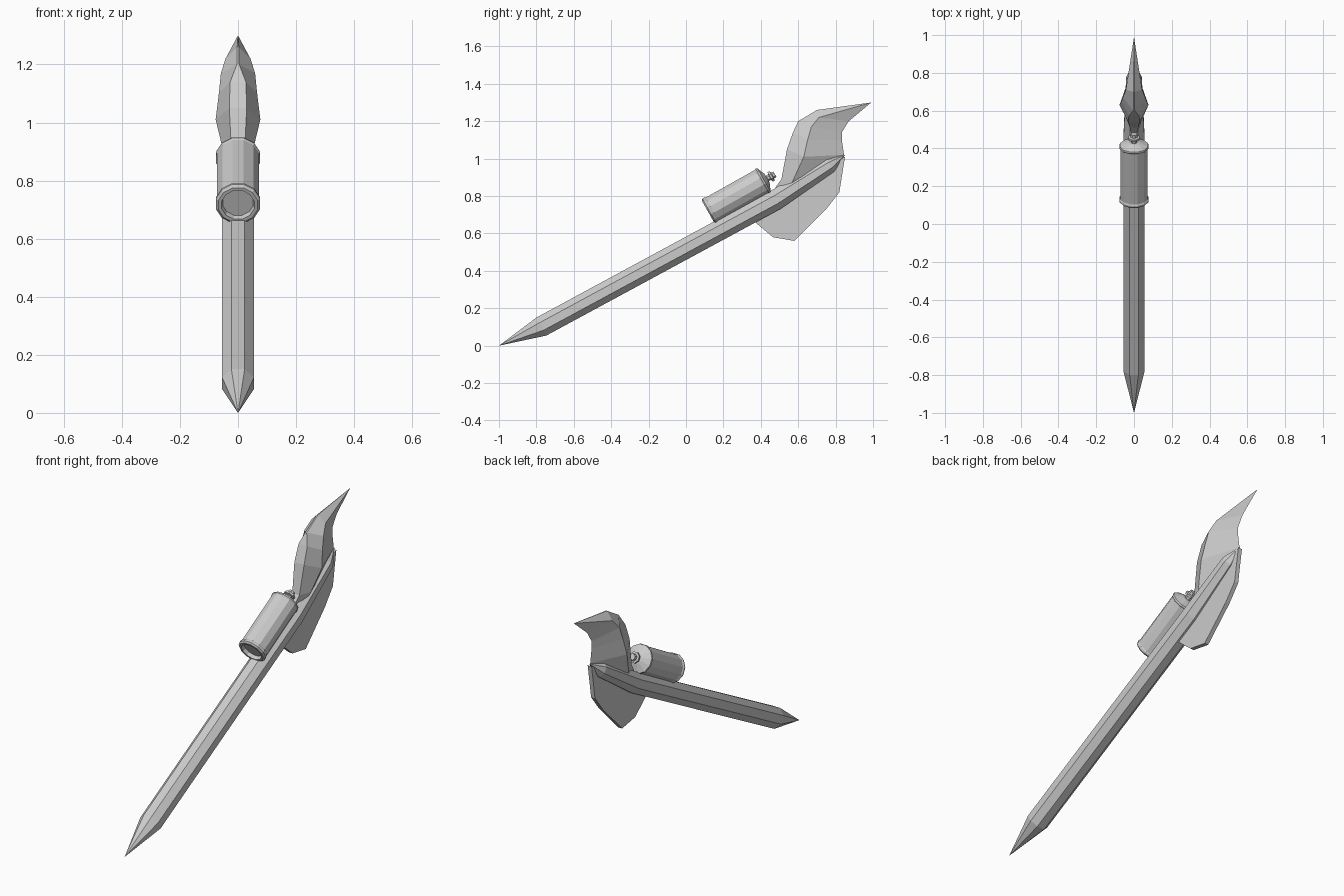
import bpy, bmesh, math
from mathutils import Vector

if "Cube" in bpy.data.objects:
    bpy.data.objects.remove(bpy.data.objects["Cube"])


def loft(name, rings):
    """Join rings of equal size (or a single end point) with flat faces, capping the ends."""
    bm = bmesh.new()
    loops = [[bm.verts.new(p) for p in ring] for ring in rings]
    for a, b in zip(loops, loops[1:]):
        n = max(len(a), len(b))
        for i in range(n):
            j = (i + 1) % n
            if len(a) == 1:
                bm.faces.new((a[0], b[i], b[j]))
            elif len(b) == 1:
                bm.faces.new((a[i], a[j], b[0]))
            else:
                bm.faces.new((a[i], a[j], b[j], b[i]))
    for end in (loops[0], loops[-1]):
        if len(end) > 2:
            bm.faces.new(end)
    bmesh.ops.recalc_face_normals(bm, faces=bm.faces)
    me = bpy.data.meshes.new(name)
    bm.to_mesh(me)
    bm.free()
    ob = bpy.data.objects.new(name, me)
    bpy.context.collection.objects.link(ob)
    return ob


def circle(y, z, r, deg, sides):
    """Circle centred in the x = 0 plane, facing along an axis tilted up by deg."""
    if r == 0:
        return [Vector((0, y, z))]
    t = math.radians(deg)
    up = Vector((0, -math.sin(t), math.cos(t)))
    out = []
    for i in range(sides):
        a = 2 * math.pi * (i + 0.5) / sides
        out.append(Vector((r * math.cos(a), y, z)) + up * r * math.sin(a))
    return out


# Eight-sided pole: sharp tip, slight bend, pointed upper end
R = 0.0595
loft("pole", [circle(y, z, r, d, 8) for y, z, r, d in [
    (-1.0, 0.0, 0, 28), (-0.7725, 0.1025, R, 28.3),
    (0.48, 0.78, R, 30), (0.77, 0.965, 0.045, 33), (0.85, 1.02, 0, 33)]])

# Spray can: turned profile (radius, distance along tilted axis)
TILT = 29.3
axis = Vector((0, math.cos(math.radians(TILT)), math.sin(math.radians(TILT))))
base = Vector((0, 0.118, 0.716))


def turned(name, profile, sides):
    rings = []
    for r, s in profile:
        c = base + axis * s
        rings.append(circle(c.y, c.z, r, TILT, sides))
    return loft(name, rings)


turned("can_body", [
    (0, 0.02), (0.054, 0.02), (0.058, 0), (0.07, 0), (0.079, 0.008),
    (0.079, 0.018), (0.075, 0.024), (0.075, 0.328), (0.079, 0.334),
    (0.077, 0.343), (0.066, 0.347), (0.03, 0.362), (0, 0.364)], 12)
turned("can_nozzle", [
    (0, 0.355), (0.018, 0.355), (0.018, 0.378), (0.031, 0.38),
    (0.031, 0.392), (0.02, 0.395), (0.018, 0.41), (0, 0.41)], 8)

# Flame: five-sided rings (front pair, side pair, back ridge) ending in a tip
# front y, z, half width; side y, z, half width; back y, z
sections = [
    (0.46, 0.82, 0.01, 0.55, 0.84, 0.03, 0.75, 0.92),
    (0.51, 0.89, 0.022, 0.575, 0.89, 0.048, 0.81, 0.97),
    (0.54, 1.05, 0.03, 0.63, 1.01, 0.077, 0.845, 1.02),
    (0.572, 1.14, 0.027, 0.65, 1.10, 0.066, 0.833, 1.10),
    (0.60, 1.20, 0.004, 0.67, 1.17, 0.059, 0.833, 1.14),
    (0.70, 1.26, 0.003, 0.71, 1.22, 0.043, 0.87, 1.20),
]
rings = [[(-fw, fy, fz), (fw, fy, fz), (sw, sy, sz), (0, by, bz), (-sw, sy, sz)]
         for fy, fz, fw, sy, sz, sw, by, bz in sections]
rings.append([(0, 0.99, 1.30)])
loft("flame", rings)

# Thin fin hanging below the pole
outline = [(0.37, 0.66), (0.465, 0.58), (0.58, 0.56), (0.75, 0.73),
           (0.82, 0.82), (0.85, 1.01), (0.77, 0.965), (0.48, 0.78)]
loft("fin", [[(x, y, z) for y, z in outline] for x in (-0.012, 0.012)])
